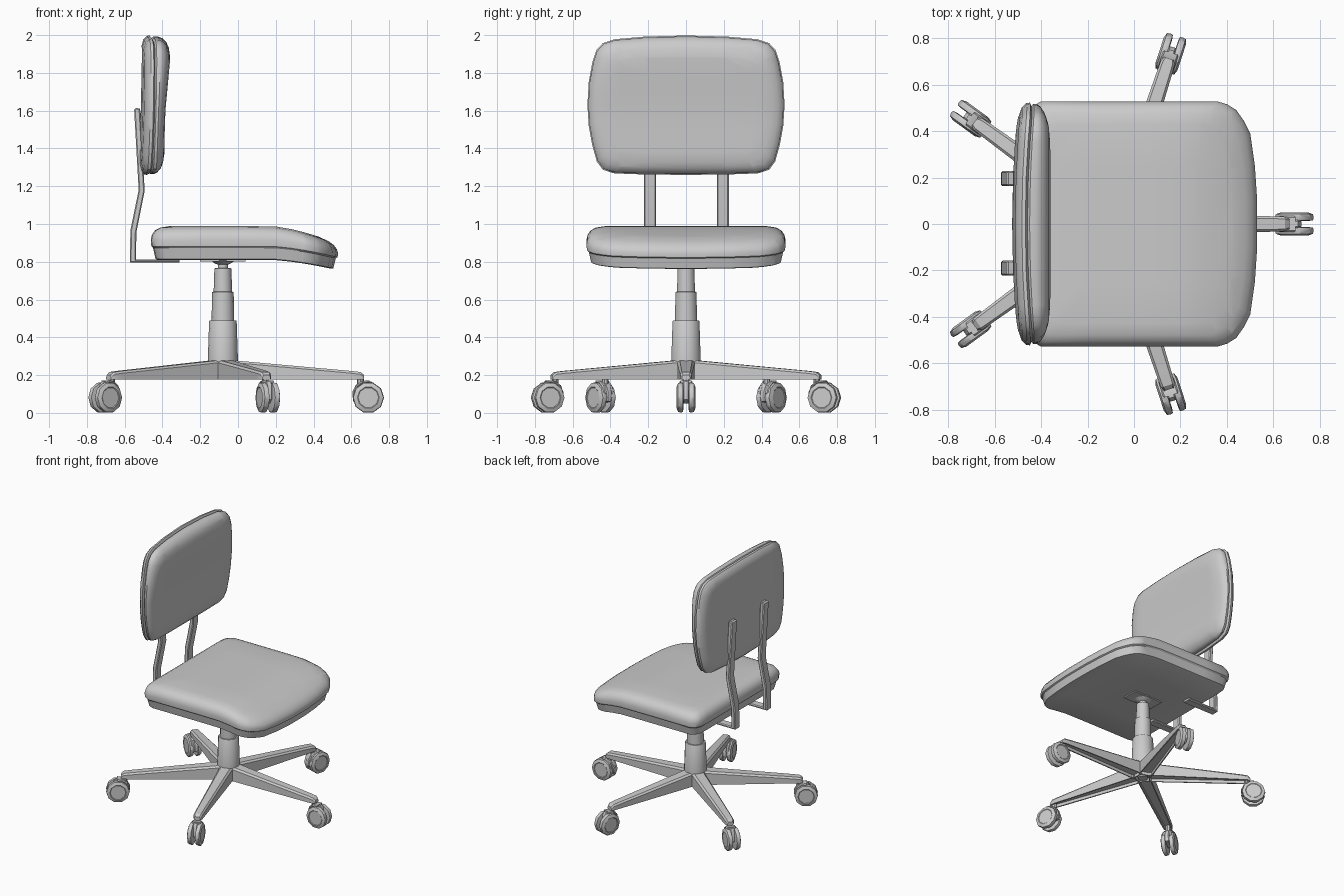
import bpy, bmesh, math
from mathutils import Vector, Matrix

if "Cube" in bpy.data.objects:
    bpy.data.objects.remove(bpy.data.objects["Cube"])

HUB = -0.08  # x of the column axis


def finish(bm, name, angle=35):
    bmesh.ops.recalc_face_normals(bm, faces=bm.faces)
    me = bpy.data.meshes.new(name)
    bm.to_mesh(me)
    bm.free()
    ob = bpy.data.objects.new(name, me)
    bpy.context.collection.objects.link(ob)
    bpy.ops.object.select_all(action='DESELECT')
    ob.select_set(True)
    bpy.context.view_layer.objects.active = ob
    bpy.ops.object.shade_smooth_by_angle(angle=math.radians(angle))
    return ob


def bridge(bm, rings):
    rows = [[bm.verts.new(p) for p in r] for r in rings]
    n = len(rows[0])
    for a, b in zip(rows, rows[1:]):
        for i in range(n):
            bm.faces.new((a[i], a[(i + 1) % n], b[(i + 1) % n], b[i]))
    return bm.faces.new(rows[0]), bm.faces.new(rows[-1])


def pad(name, outline, layers, place, cuts, deform):
    """Stack inset copies of an outline, slice the caps, then bend."""
    us, vs = [p[0] for p in outline], [p[1] for p in outline]
    cu, cv = (min(us) + max(us)) / 2, (min(vs) + max(vs)) / 2
    hu, hv = max(us) - cu, max(vs) - cv
    bm = bmesh.new()
    bridge(bm, [[place(cu + (u - cu) * (1 - i / hu), cv + (v - cv) * (1 - i / hv), d)
                 for u, v in outline] for i, d in layers])
    for axis, values in cuts.items():
        no = Vector([float(k == axis) for k in range(3)])
        for c in values:
            bmesh.ops.bisect_plane(bm, geom=bm.verts[:] + bm.edges[:] + bm.faces[:],
                                   dist=1e-5, plane_co=no * c, plane_no=no)
    for v in bm.verts:
        v.co = deform(*v.co)
    return finish(bm, name)


def lathe(name, profile, sides=14, loc=(HUB, 0, 0)):
    bm = bmesh.new()
    bridge(bm, [[(r * math.cos(2 * math.pi * k / sides), r * math.sin(2 * math.pi * k / sides), z)
                 for k in range(sides)] for r, z in profile])
    ob = finish(bm, name)
    ob.location = loc
    return ob


def extrude_profile(name, pts, width, y=0.0, bevel=0.006):
    """Extrude an x-z profile across y."""
    bm = bmesh.new()
    bridge(bm, [[(x, y + s * width / 2, z) for x, z in pts] for s in (-1, 1)])
    bmesh.ops.recalc_face_normals(bm, faces=bm.faces)
    if bevel:
        caps = [e for e in bm.edges if len({round(v.co.y, 4) for v in e.verts}) == 1]
        bmesh.ops.bevel(bm, geom=caps, offset=bevel, segments=1, affect='EDGES')
    return finish(bm, name)


# Seat: cushion and underside shell
half = [(0.53, 0.1), (0.52, 0.25), (0.50, 0.39), (0.475, 0.44), (0.44, 0.49), (0.40, 0.515),
        (0.36, 0.527), (-0.40, 0.527), (-0.44, 0.505), (-0.457, 0.47), (-0.462, 0.40)]
seat_outline = half + [(x, -y) for x, y in reversed(half)]
seat_cuts = {0: (-0.2, 0.05, 0.2, 0.28, 0.35, 0.42), 1: (-0.25, 0, 0.25)}


def droop(x, y, z):
    d = 0.055 * (max(0, x - 0.17) / 0.36) ** 1.5
    return Vector((x, y, z - d * (1 + 0.7 * max(0, z - 0.87) / 0.12)))


flat = lambda u, v, d: (u, v, d)
pad("seat_cushion", seat_outline,
    [(0.02, 0.865), (0.003, 0.882), (0, 0.915), (0.006, 0.942), (0.022, 0.966), (0.05, 0.981), (0.1, 0.989)],
    flat, seat_cuts, droop)
pad("seat_shell", seat_outline, [(0.035, 0.81), (0.025, 0.815), (0.012, 0.875), (0.03, 0.88)],
    flat, seat_cuts, droop)

# Backrest: cushion and rear shell
quarter = [(0.522, 1.63), (0.515, 1.75), (0.495, 1.86), (0.475, 1.92), (0.44, 1.958),
           (0.38, 1.978), (0.22, 1.992), (0, 1.998)]
lower = [(0.22, 1.262), (0.38, 1.268), (0.44, 1.287), (0.472, 1.33), (0.497, 1.42), (0.515, 1.52)]
right = lower + quarter[:-1]
back_outline = right + [(0, 1.998)] + [(-y, z) for y, z in reversed(right)] + [(0, 1.26)]
back_cuts = {2: (1.4, 1.5, 1.6, 1.7, 1.8, 1.88), 1: (-0.35, -0.2, 0.2, 0.35)}


def recline(x, y, z):
    w = min(1, max(0, (x + 0.465) / 0.08))
    g = 0.02 * min(1, max(0, z - 1.58) / 0.28)
    return Vector((x + w * g + (1 - w) * 0.1 * y * y + 0.02 * (z - 1.63), y, z))


upright = lambda u, v, d: (d, u, v)
pad("backrest_cushion", back_outline,
    [(0.02, -0.47), (0.006, -0.458), (0.005, -0.438), (0.014, -0.42), (0.035, -0.402), (0.065, -0.391), (0.11, -0.385)],
    upright, back_cuts, recline)
pad("backrest_shell", back_outline,
    [(0.06, -0.518), (0.02, -0.508), (0.002, -0.49), (0, -0.475), (0.02, -0.463)],
    upright, back_cuts, recline)

# Back support bars
bar = [(-0.31, 0.795), (-0.572, 0.795), (-0.57, 0.965), (-0.526, 1.18), (-0.55, 1.605), (-0.54, 1.615),
       (-0.518, 1.61), (-0.494, 1.175), (-0.538, 0.955), (-0.54, 0.812), (-0.31, 0.812)]
for side, y in (("right", -0.19), ("left", 0.195)):
    extrude_profile("back_bar_" + side, bar, 0.064, y)

# Gas column, mounting plate and hub
lathe("column", [(0.08, 0.275), (0.073, 0.485), (0.07, 0.49), (0.06, 0.49), (0.057, 0.64), (0.049, 0.642),
                 (0.045, 0.765), (0.027, 0.768), (0.027, 0.785), (0.04, 0.79), (0.065, 0.806), (0.065, 0.815)])
extrude_profile("mount_plate", [(-0.2, 0.802), (0.04, 0.802), (0.04, 0.815), (-0.2, 0.815)], 0.12, bevel=0)
lathe("hub", [(0.035, 0.176), (0.035, 0.2), (0.065, 0.2), (0.078, 0.275), (0.078, 0.28)])

# Star base arm with hollow underside
bm = bmesh.new()
sections = [(0.045, 0.048, 0.279), (0.68, 0.033, 0.222), (0.73, 0.031, 0.216), (0.748, 0.022, 0.2)]
bridge(bm, [[(r, -w, 0.176), (r, w, 0.176), (r, w, t - 0.012), (r, w * 0.7, t),
             (r, -w * 0.7, t), (r, -w, t - 0.012)] for r, w, t in sections])
bmesh.ops.recalc_face_normals(bm, faces=bm.faces)
under = [f for f in bm.faces if f.normal.z < -0.9]
bmesh.ops.inset_region(bm, faces=under, thickness=0.01)
up = bmesh.ops.extrude_face_region(bm, geom=under)
bmesh.ops.delete(bm, geom=under, context='FACES')
for v in up['geom']:
    if isinstance(v, bmesh.types.BMVert):
        v.co.z += 0.022
arm = finish(bm, "base_arm", 30)

# Caster: twin wheels, housing and stem
wheel_turn = Matrix.Rotation(math.radians(90), 4, 'X')
wheels = []
for s in (-1, 1):
    w = lathe("caster_wheel", [(0.06, 0.013), (0.08, 0.016), (0.083, 0.026), (0.08, 0.042),
                               (0.058, 0.05), (0.054, 0.047)], 10, (0, 0, 0))
    w.data.transform(Matrix.Translation((0.77, 0, 0.081)) @ wheel_turn @ Matrix.Diagonal((1, 1, s, 1)))
    if s < 0:
        w.data.flip_normals()
    wheels.append(w)
hood = [(0.69, 0.06), (0.685, 0.11), (0.705, 0.15), (0.735, 0.168), (0.785, 0.167),
        (0.80, 0.145), (0.80, 0.07), (0.77, 0.05)]
housing = extrude_profile("caster_housing", hood, 0.034)
guard = extrude_profile("caster_guard", [(0.692, 0.105), (0.704, 0.145), (0.735, 0.169), (0.775, 0.172),
                                         (0.775, 0.158), (0.74, 0.155), (0.715, 0.135), (0.705, 0.10)], 0.068)
stem = lathe("caster_stem", [(0.018, 0.15), (0.018, 0.20)], 8, (0, 0, 0))
stem.data.transform(Matrix.Translation((0.728, 0, 0)))

# Repeat the arm and caster around the hub
for part in [arm, housing, guard, stem] + wheels:
    for k in range(5):
        ob = part if k == 0 else part.copy()
        if k:
            bpy.context.collection.objects.link(ob)
        ob.location = (HUB, 0, 0)
        ob.rotation_euler.z = math.radians(72 * k)
